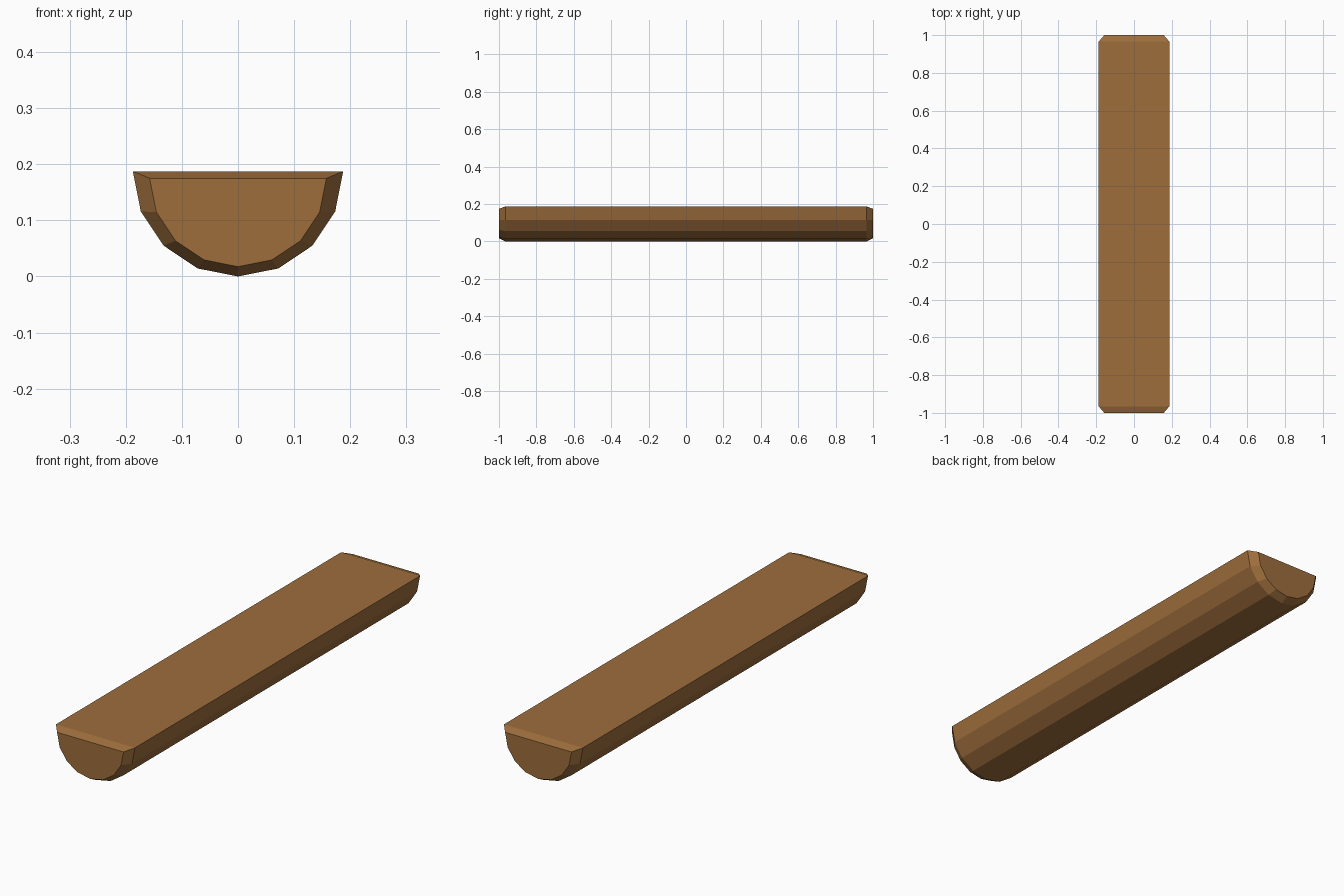
import bpy, bmesh, math

if "Cube" in bpy.data.objects:
    bpy.data.objects.remove(bpy.data.objects["Cube"])

R = 0.1875        # radius of the half-round log
INSET = 0.84      # scale of the end faces
SEGS = 8          # flat sides around the half circle

wood = bpy.data.materials.new("brown wood")
wood.diffuse_color = (0.34, 0.155, 0.045, 1)
wood.use_nodes = True
wood.node_tree.nodes["Principled BSDF"].inputs["Base Color"].default_value = wood.diffuse_color


def half_ring(bm, y, scale, top):
    """Half-circle cross-section, flat side up at z = top."""
    angles = [math.pi * i / SEGS for i in range(SEGS + 1)]
    return [bm.verts.new((-R * scale * math.cos(a), y, top - R * scale * math.sin(a)))
            for a in angles]


# Half log: four cross-sections, small at the chamfered ends
bm = bmesh.new()
rings = [half_ring(bm, y, s, t) for y, s, t in (
    (-1.0, INSET, 0.175), (-0.965, 1, R), (0.965, 1, R), (1.0, INSET, 0.175))]
n = SEGS + 1
for a, b in zip(rings, rings[1:]):
    for i in range(n):
        j = (i + 1) % n
        bm.faces.new((a[i], a[j], b[j], b[i]))
bm.faces.new(rings[0])
bm.faces.new(rings[-1])
bmesh.ops.recalc_face_normals(bm, faces=bm.faces)

mesh = bpy.data.meshes.new("half_log")
bm.to_mesh(mesh)
bm.free()
mesh.materials.append(wood)
bpy.context.collection.objects.link(bpy.data.objects.new("half_log", mesh))
